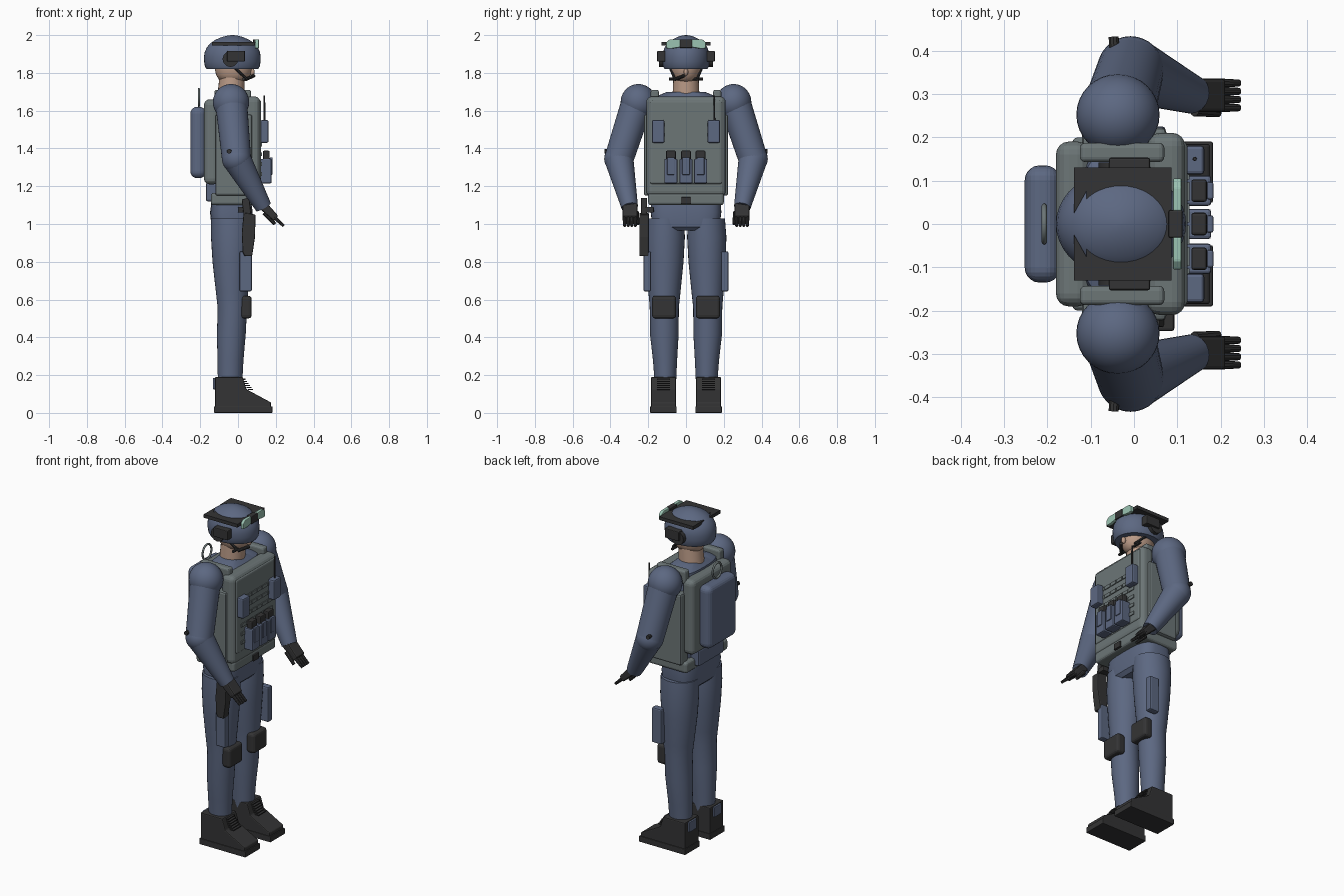
import bpy, bmesh, math
from mathutils import Vector, Matrix


def material(name, rgb):
    m = bpy.data.materials.new(name)
    m.diffuse_color = (*rgb, 1)
    return m


BLUE = material("uniform blue", (0.108, 0.138, 0.222))
GREY = material("vest grey", (0.150, 0.180, 0.183))
DARK = material("black gear", (0.034, 0.034, 0.035))
SKIN = material("skin", (0.50, 0.33, 0.245))
GREEN = material("lens green", (0.33, 0.55, 0.45))


def finish(name, bm, mat, smooth=True, bevel=0, segs=2):
    bmesh.ops.recalc_face_normals(bm, faces=bm.faces)
    me = bpy.data.meshes.new(name)
    bm.to_mesh(me)
    bm.free()
    me.materials.append(mat)
    ob = bpy.data.objects.new(name, me)
    bpy.context.collection.objects.link(ob)
    if smooth:
        bpy.ops.object.select_all(action='DESELECT')
        ob.select_set(True)
        bpy.context.view_layer.objects.active = ob
        bpy.ops.object.shade_smooth_by_angle(angle=math.radians(35))
    if bevel:
        b = ob.modifiers.new("bevel", 'BEVEL')
        b.width, b.segments = bevel, segs
    return ob


def box(name, x, y, z, mat, bevel=0, segs=2):
    """Box from (min, max) pairs; y may be given in either order."""
    bm = bmesh.new()
    lo, hi = [Vector(v) for v in zip(sorted(x), sorted(y), sorted(z))]
    bmesh.ops.create_cube(bm, size=1, matrix=Matrix.Translation((lo + hi) / 2) @ Matrix.Diagonal((*(hi - lo), 1)))
    return finish(name, bm, mat, False, bevel, segs)


def ball(name, c, r, mat):
    bm = bmesh.new()
    bmesh.ops.create_uvsphere(bm, u_segments=32, v_segments=18, radius=1,
                              matrix=Matrix.Translation(c) @ Matrix.Diagonal((*r, 1)))
    return finish(name, bm, mat)


def rod(name, a, b, r1, r2, mat, n=24):
    """Tapered cylinder between two points."""
    a, b = Vector(a), Vector(b)
    d = b - a
    rot = Vector((0, 0, 1)).rotation_difference(d).to_matrix().to_4x4()
    bm = bmesh.new()
    bmesh.ops.create_cone(bm, cap_ends=True, segments=n, radius1=r1, radius2=r2, depth=d.length,
                          matrix=Matrix.Translation((a + b) / 2) @ rot)
    return finish(name, bm, mat)


def loft(name, rings, mat, n=32, power=1.0):
    """Horizontal rings (x, y, z, rx, ry); power below 1 squares them off."""
    bm = bmesh.new()
    f = lambda v: math.copysign(abs(v) ** power, v)
    loops = []
    for x, y, z, rx, ry in rings:
        ang = [2 * math.pi * i / n for i in range(n)]
        loops.append([bm.verts.new((x + rx * f(math.cos(t)), y + ry * f(math.sin(t)), z)) for t in ang])
    for p, q in zip(loops, loops[1:]):
        for i in range(n):
            bm.faces.new((p[i], p[(i + 1) % n], q[(i + 1) % n], q[i]))
    bm.faces.new(loops[0])
    bm.faces.new(loops[-1])
    return finish(name, bm, mat)


def prism(name, pts, place, depth, mat, bevel=0):
    """Outline mapped to 3D by place(u, v), then extruded along depth."""
    bm = bmesh.new()
    face = bm.faces.new([bm.verts.new(place(u, v)) for u, v in pts])
    new = bmesh.ops.extrude_face_region(bm, geom=[face])['geom']
    bmesh.ops.translate(bm, vec=depth, verts=[g for g in new if isinstance(g, bmesh.types.BMVert)])
    return finish(name, bm, mat, False, bevel)


# Head and neck
rod("neck", (-0.04, 0, 1.64), (-0.03, 0, 1.80), 0.073, 0.066, SKIN)
loft("head", [(-0.025, 0, z, 0.098 * k, 0.08 * k) for z, k in
              ((1.752, 0.55), (1.765, 0.78), (1.79, 0.93), (1.82, 1), (1.86, 1))], SKIN)
ball("nose", (0.074, 0, 1.805), (0.014, 0.012, 0.02), SKIN)

# Helmet shell, rail plate and goggles
loft("helmet", [(-0.03, 0, z, 0.15 * k, 0.125 * k) for z, k in
                ((1.82, 0.91), (1.835, 0.97), (1.86, 0.995), (1.885, 1), (1.91, 0.975), (1.935, 0.90),
                 (1.955, 0.79), (1.975, 0.60), (1.99, 0.37), (1.998, 0.16), (2.0, 0.02))], BLUE, 40)
prism("helmet_rail", [(-0.138, -0.13), (0.087, -0.13), (0.087, 0.13), (-0.138, 0.13), (-0.138, 0.025),
                      (-0.11, 0.075), (-0.11, -0.075), (-0.138, -0.025)],
      lambda u, v: (u, v, 1.944), (0, 0, 0.02), DARK)
box("goggle_bridge", (0.08, 0.112), (-0.032, 0.032), (1.932, 1.978), DARK, 0.004)
for s in (-1, 1):
    prism("goggle_lens", [(0.03 * s, 1.936), (0.03 * s, 1.978), (0.085 * s, 1.978), (0.105 * s, 1.962),
                          (0.105 * s, 1.93), (0.08 * s, 1.928)],
          lambda u, v: (0.09, u, v), (0.02, 0, 0), GREEN, 0.004)
    # Ear cups, chin strap and microphone
    rod("ear_cup", (-0.04, 0.105 * s, 1.873), (-0.04, 0.142 * s, 1.873), 0.042, 0.042, DARK, 12)
    box("ear_box", (-0.058, 0.037), (0.11 * s, 0.153 * s), (1.86, 1.917), DARK, 0.005)
    rod("chin_strap", (-0.02, 0.085 * s, 1.83), (0.045, 0.06 * s, 1.768), 0.007, 0.007, DARK, 8)
rod("chin_bar", (0.03, -0.09, 1.768), (0.03, 0.09, 1.768), 0.008, 0.008, DARK, 8)
rod("microphone", (0.04, -0.06, 1.765), (0.085, -0.01, 1.785), 0.009, 0.009, DARK, 10)

# Torso and pelvis
loft("torso", [(-0.035, 0, 1.04, 0.09, 0.17), (-0.035, 0, 1.3, 0.1, 0.185), (-0.035, 0, 1.6, 0.1, 0.19),
               (-0.035, 0, 1.67, 0.09, 0.17), (-0.035, 0, 1.70, 0.06, 0.10)], BLUE, 32, 0.7)
loft("pelvis", [(-0.035, 0, 0.965, 0.085, 0.15), (-0.035, 0, 0.985, 0.105, 0.177),
                (-0.035, 0, 1.06, 0.113, 0.187), (-0.035, 0, 1.12, 0.105, 0.185)], BLUE, 36, 0.6)

# Vest
box("front_plate", (0.03, 0.118), (-0.21, 0.21), (1.145, 1.675), GREY, 0.03, 4)
box("front_panel", (0.10, 0.123), (-0.19, 0.19), (1.21, 1.655), GREY, 0.012, 3)
box("back_plate", (-0.18, -0.10), (-0.19, 0.19), (1.21, 1.66), GREY, 0.03, 4)
box("vest_belt", (-0.143, 0.115), (-0.2, 0.2), (1.1, 1.165), GREY, 0.015, 3)
box("belt_buckle", (0.10, 0.124), (-0.027, 0.027), (1.105, 1.142), DARK, 0.004)
box("lumbar_pouch", (-0.17, -0.11), (-0.12, 0.12), (1.12, 1.22), BLUE, 0.01)
for s in (-1, 1):
    box("side_panel", (-0.12, 0.075), (0.15 * s, 0.223 * s), (1.15, 1.58), GREY, 0.012)
    box("shoulder_strap", (-0.125, 0.07), (0.143 * s, 0.187 * s), (1.63, 1.71), GREY, 0.012, 3)
# Webbing rows with stitched gaps
for i in range(6):
    z = 1.265 + 0.052 * i
    for j in range(6):
        y = -0.125 + 0.05 * j
        box("webbing", (0.115, 0.128), (y - 0.022, y + 0.022), (z - 0.010, z + 0.010), GREY)

# Pouches on the chest
for y in (-0.08, 0, 0.077):
    box("magazine_pouch", (0.118, 0.178), (y - 0.035, y + 0.035), (1.215, 1.345), BLUE, 0.007)
    box("magazine", (0.132, 0.168), (y - 0.026, y + 0.026), (1.33, 1.388), DARK, 0.006)
    box("pouch_flap", (0.168, 0.183), (y - 0.02, y + 0.02), (1.26, 1.352), BLUE, 0.004)
for s in (-1, 1):
    box("radio_pouch", (0.118, 0.162), (0.114 * s, 0.181 * s), (1.43, 1.55), BLUE, 0.008)
rod("radio_antenna", (0.14, 0.15, 1.54), (0.14, 0.15, 1.68), 0.005, 0.004, DARK, 8)

# Backpack with carry ring
box("backpack", (-0.252, -0.17), (-0.135, 0.135), (1.243, 1.62), BLUE, 0.034, 5)
cu = bpy.data.curves.new("carry_ring", 'CURVE')
cu.dimensions, cu.bevel_depth, cu.bevel_resolution = '3D', 0.006, 2
sp = cu.splines.new('POLY')
sp.points.add(27)
for i, p in enumerate(sp.points):
    t = 2 * math.pi * i / 28
    p.co = (-0.207, 0.042 * math.cos(t), 1.67 + 0.045 * math.sin(t), 1)
sp.use_cyclic_u = True
cu.materials.append(GREY)
bpy.context.collection.objects.link(bpy.data.objects.new("carry_ring", cu))

for s in (-1, 1):
    # Arms
    shoulder, elbow, wrist = (-0.037, 0.252 * s, 1.645), (-0.008, 0.355 * s, 1.345), (0.135, 0.298 * s, 1.09)
    ball("shoulder", shoulder, (0.096, 0.094, 0.096), BLUE)
    rod("upper_arm", (-0.035, 0.262 * s, 1.63), elbow, 0.084, 0.077, BLUE, 32)
    ball("elbow", elbow, (0.077, 0.078, 0.077), BLUE)
    rod("forearm", elbow, wrist, 0.077, 0.044, BLUE, 32)
    rod("elbow_stud", (-0.045, 0.40 * s, 1.385), (-0.047, 0.432 * s, 1.385), 0.012, 0.012, DARK, 10)
    # Gloves: palm, fingers and thumb
    prism("glove_palm", [(0.105, 1.09), (0.15, 1.115), (0.213, 1.043), (0.19, 1.015)],
          lambda u, v: (u, 0.258 * s, v), (0, 0.077 * s, 0), DARK, 0.008)
    for k in range(4):
        y = (0.268 + 0.019 * k) * s
        rod("finger", (0.19, y, 1.038), (0.242, y, 0.99), 0.011, 0.008, DARK, 10)
    rod("thumb", (0.14, 0.262 * s, 1.06), (0.195, 0.255 * s, 1.0), 0.014, 0.009, DARK, 10)

    # Legs
    loft("leg", [(-0.035, 0.108 * s, 1.03, 0.108, 0.098), (-0.035, 0.11 * s, 0.93, 0.108, 0.104),
                 (-0.035, 0.111 * s, 0.8, 0.10, 0.098), (-0.032, 0.114 * s, 0.64, 0.085, 0.085),
                 (-0.03, 0.115 * s, 0.56, 0.078, 0.077), (-0.035, 0.115 * s, 0.42, 0.076, 0.076),
                 (-0.04, 0.111 * s, 0.28, 0.069, 0.064), (-0.042, 0.109 * s, 0.15, 0.064, 0.056)], BLUE)
    box("thigh_pouch", (0.008, 0.073), (0.185 * s, 0.225 * s), (0.643, 0.855), BLUE, 0.008)
    box("knee_pad", (0.015, 0.072), (0.052 * s, 0.18 * s), (0.5, 0.62), DARK, 0.017, 3)

    # Boots with sole, laces and heel tab
    prism("boot", [(-0.122, 0.02), (-0.122, 0.19), (0.025, 0.19), (0.045, 0.125), (0.175, 0.055), (0.175, 0.02)],
          lambda u, v: (u, 0.053 * s, v), (0, 0.132 * s, 0), DARK, 0.006)
    box("sole", (-0.127, 0.182), (0.049 * s, 0.19 * s), (0, 0.035), DARK, 0.004)
    for k in range(6):
        x, z = 0.033 + 0.008 * k, 0.178 - 0.011 * k
        box("lace", (x - 0.02, x + 0.006), (0.085 * s, 0.153 * s), (z - 0.003, z + 0.003), DARK)
    box("heel_tab", (-0.132, -0.10), (0.085 * s, 0.153 * s), (0.125, 0.185), BLUE, 0.003)

# Holster with pistol grip on one hip
prism("holster", [(0.025, 0.85), (0.035, 0.83), (0.075, 0.83), (0.09, 0.93), (0.093, 1.05), (0.03, 1.06), (0.02, 0.95)],
      lambda u, v: (u, -0.247, v), (0, 0.05, 0), DARK, 0.006)
prism("pistol_grip", [(0.03, 1.04), (0.07, 1.04), (0.06, 1.14), (0.02, 1.13)],
      lambda u, v: (u, -0.238, v), (0, 0.032, 0), DARK, 0.005)
box("holster_hanger", (0.0, 0.075), (-0.215, -0.17), (1.06, 1.09), DARK, 0.004)
